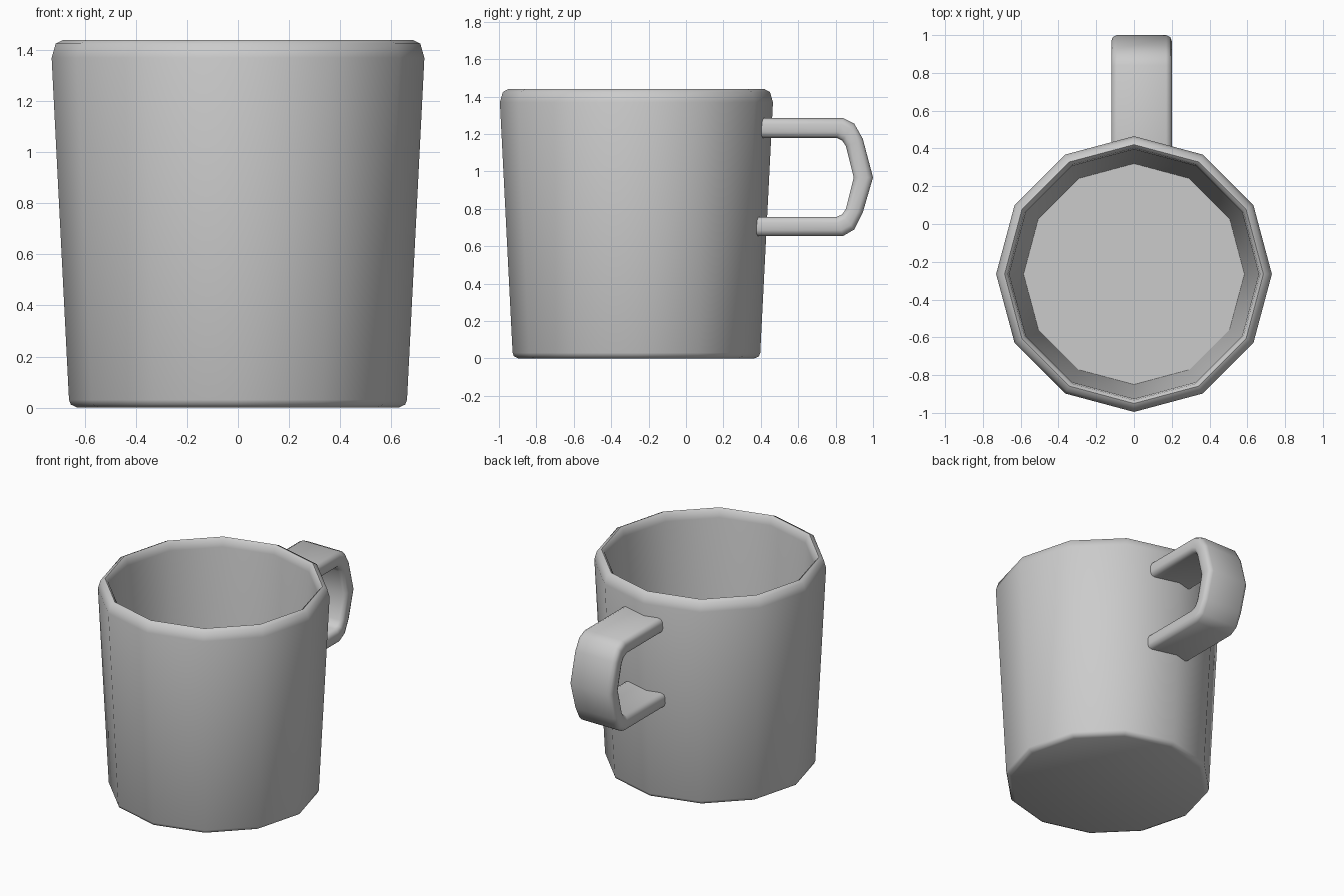
import bpy, math

if "Cube" in bpy.data.objects:
    bpy.data.objects.remove(bpy.data.objects["Cube"])


def make_object(name, verts, faces, angle):
    mesh = bpy.data.meshes.new(name)
    mesh.from_pydata(verts, [], faces)
    obj = bpy.data.objects.new(name, mesh)
    bpy.context.collection.objects.link(obj)
    bpy.ops.object.select_all(action='DESELECT')
    obj.select_set(True)
    bpy.context.view_layer.objects.active = obj
    bpy.ops.object.mode_set(mode='EDIT')
    bpy.ops.mesh.select_all(action='SELECT')
    bpy.ops.mesh.normals_make_consistent(inside=False)
    bpy.ops.object.mode_set(mode='OBJECT')
    bpy.ops.object.shade_smooth_by_angle(angle=math.radians(angle))
    return obj


def loft(name, rings, angle):
    """Skin equal-length closed rings and cap both ends."""
    n = len(rings[0])
    verts = [v for ring in rings for v in ring]
    faces = [(k * n + i, k * n + (i + 1) % n,
              (k + 1) * n + (i + 1) % n, (k + 1) * n + i)
             for k in range(len(rings) - 1) for i in range(n)]
    faces.append(tuple(reversed(range(n))))
    faces.append(tuple(range(len(verts) - n, len(verts))))
    return make_object(name, verts, faces, angle)


# Cup: twelve-sided lathe, outside up, over the rim, down to the inner floor
SIDES, CUP_Y = 12, -0.265
profile = [(0.63, 0.0), (0.655, 0.012), (0.662, 0.03), (0.73, 1.37),
           (0.714, 1.425), (0.685, 1.44), (0.668, 1.425), (0.66, 1.38),
           (0.585, 0.07)]
cup_rings = [[(r * math.cos(math.tau * i / SIDES),
               CUP_Y + r * math.sin(math.tau * i / SIDES), z)
              for i in range(SIDES)] for r, z in profile]
loft("cup_body", cup_rings, 50)

# Handle: flat band with rounded edges, swept through (outer, inner) y,z pairs
X0, X1 = -0.12, 0.20
stations = [((0.395, 1.285), (0.395, 1.18)),
            ((0.84, 1.285), (0.805, 1.18)),
            ((0.90, 1.255), (0.835, 1.165)),
            ((0.945, 1.175), (0.855, 1.135)),
            ((1.0, 0.968), (0.897, 0.968)),
            ((0.945, 0.78), (0.855, 0.80)),
            ((0.90, 0.69), (0.835, 0.77)),
            ((0.84, 0.655), (0.805, 0.757)),
            ((0.37, 0.655), (0.37, 0.757))]
# Band section: x position and fraction across the thickness
section = [(X0 + 0.03, 0), (X1 - 0.03, 0), (X1 - 0.008, 0.1), (X1, 0.3),
           (X1, 0.7), (X1 - 0.008, 0.9), (X1 - 0.03, 1), (X0 + 0.03, 1),
           (X0 + 0.008, 0.9), (X0, 0.7), (X0, 0.3), (X0 + 0.008, 0.1)]
handle_rings = [[(x, o[0] + (i[0] - o[0]) * t, o[1] + (i[1] - o[1]) * t)
                 for x, t in section] for o, i in stations]
loft("handle", handle_rings, 50)
